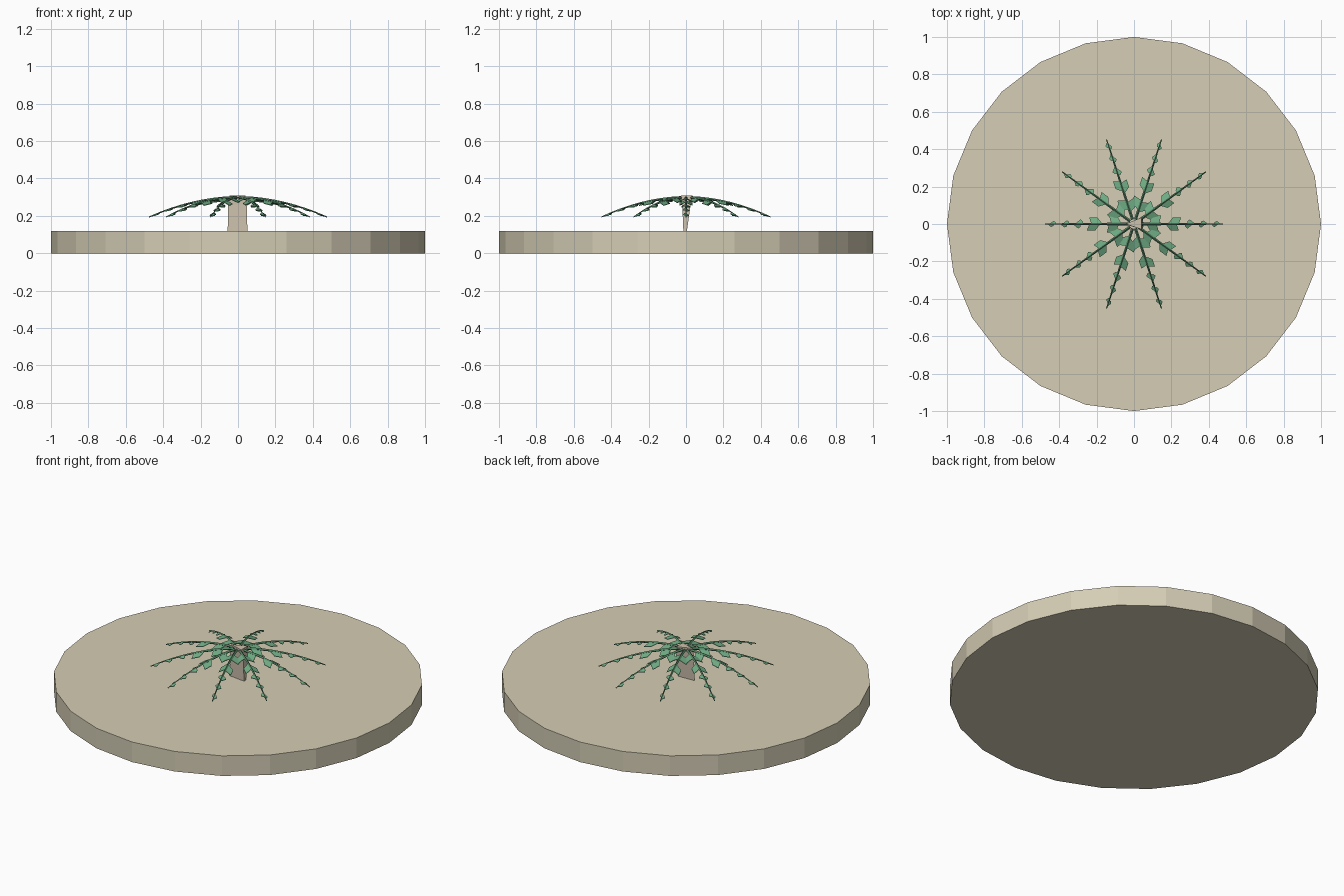
import bpy, bmesh, math
from mathutils import Matrix, Vector

if "Cube" in bpy.data.objects:
    bpy.data.objects.remove(bpy.data.objects["Cube"])


def material(name, rgb):
    m = bpy.data.materials.new(name)
    m.diffuse_color = (*rgb, 1)
    m.use_nodes = True
    m.node_tree.nodes["Principled BSDF"].inputs["Base Color"].default_value = m.diffuse_color
    return m


sand = material("sand", (0.66, 0.61, 0.46))
bark = material("pale bark", (0.62, 0.54, 0.42))
leaf = material("leaf green", (0.16, 0.41, 0.23))
stem = material("stem green", (0.09, 0.24, 0.13))


def finish(name, bm, mats):
    bmesh.ops.recalc_face_normals(bm, faces=bm.faces)
    me = bpy.data.meshes.new(name)
    bm.to_mesh(me)
    bm.free()
    for m in mats:
        me.materials.append(m)
    ob = bpy.data.objects.new(name, me)
    bpy.context.collection.objects.link(ob)
    return ob


def loft(bm, rings, index=0):
    """Skin a list of equal-length point rings and cap both ends."""
    vs = [[bm.verts.new(p) for p in r] for r in rings]
    n = len(vs[0])
    faces = [bm.faces.new((a[i], a[(i + 1) % n], b[(i + 1) % n], b[i]))
             for a, b in zip(vs, vs[1:]) for i in range(n)]
    faces += [bm.faces.new(vs[0]), bm.faces.new(vs[-1])]
    for f in faces:
        f.material_index = index


# Sandy island disc
bm = bmesh.new()
loft(bm, [[(math.cos(i * math.tau / 24), math.sin(i * math.tau / 24), z)
           for i in range(24)] for z in (0, 0.12)])
finish("sand_disc", bm, [sand])

# Short wedge-shaped trunk
bm = bmesh.new()
loft(bm, [
    [(-0.055, 0.0, 0.115), (0.05, -0.014, 0.115), (0.05, 0.004, 0.115)],
    [(-0.054, 0.0, 0.26), (0.048, -0.02, 0.26), (0.048, 0.025, 0.26)],
    [(-0.045, 0.0, 0.31), (0.04, -0.028, 0.31), (0.04, 0.034, 0.31)],
])
finish("trunk", bm, [bark])


def arch(r):
    """Height of a frond at distance r from the trunk."""
    return 0.298 - 0.46 * r * r


# Leaflet rows: distance from trunk, length along the stem, reach sideways
LEAFLETS = [(0.10, 0.055, 0.046), (0.205, 0.058, 0.036), (0.30, 0.04, 0.024),
            (0.37, 0.035, 0.019), (0.44, 0.03, 0.016)]


def frond(name, angle):
    bm = bmesh.new()
    # Arched stem, tapering outward
    rings = []
    for i in range(9):
        r = 0.025 + 0.45 * i / 8
        w = 0.008 - 0.005 * i / 8
        rings.append([(r, w * c, arch(r) + w * s)
                      for c, s in ((1, 0), (0, 1), (-1, 0), (0, -1))])
    loft(bm, rings, 1)
    # Flat leaflets on both sides, drooping slightly and swept outward
    for r, length, reach in LEAFLETS:
        for side in (-1, 1):
            r0 = r + side * 0.006
            a, b = r0 - length / 2, r0 + length / 2
            sweep, tip = 0.012, (0.75 if r < 0.25 else 0.3)
            c = b + sweep
            d = c - length * tip if r < 0.25 else a + sweep
            y, drop = side * reach, reach * 0.35
            inner = side * 0.002
            if r < 0.25:
                pts = [(a, inner, arch(a)), (b, inner, arch(b)),
                       (c, y, arch(c) - drop), (d, y, arch(d) - drop)]
            else:
                pts = [(b, inner, arch(b)), (d, y, arch(d) - drop),
                       (a, y * 0.6, arch(a) - drop * 0.6), (a, inner, arch(a))]
            low = [Vector(p) - Vector((0, 0, 0.003)) for p in pts]
            loft(bm, [low, pts], 0)
    bm.transform(Matrix.Rotation(angle, 4, 'Z'))
    finish(name, bm, [leaf, stem])


# Crown of ten fronds
for k in range(10):
    frond(f"frond_{k + 1}", k * math.tau / 10)
